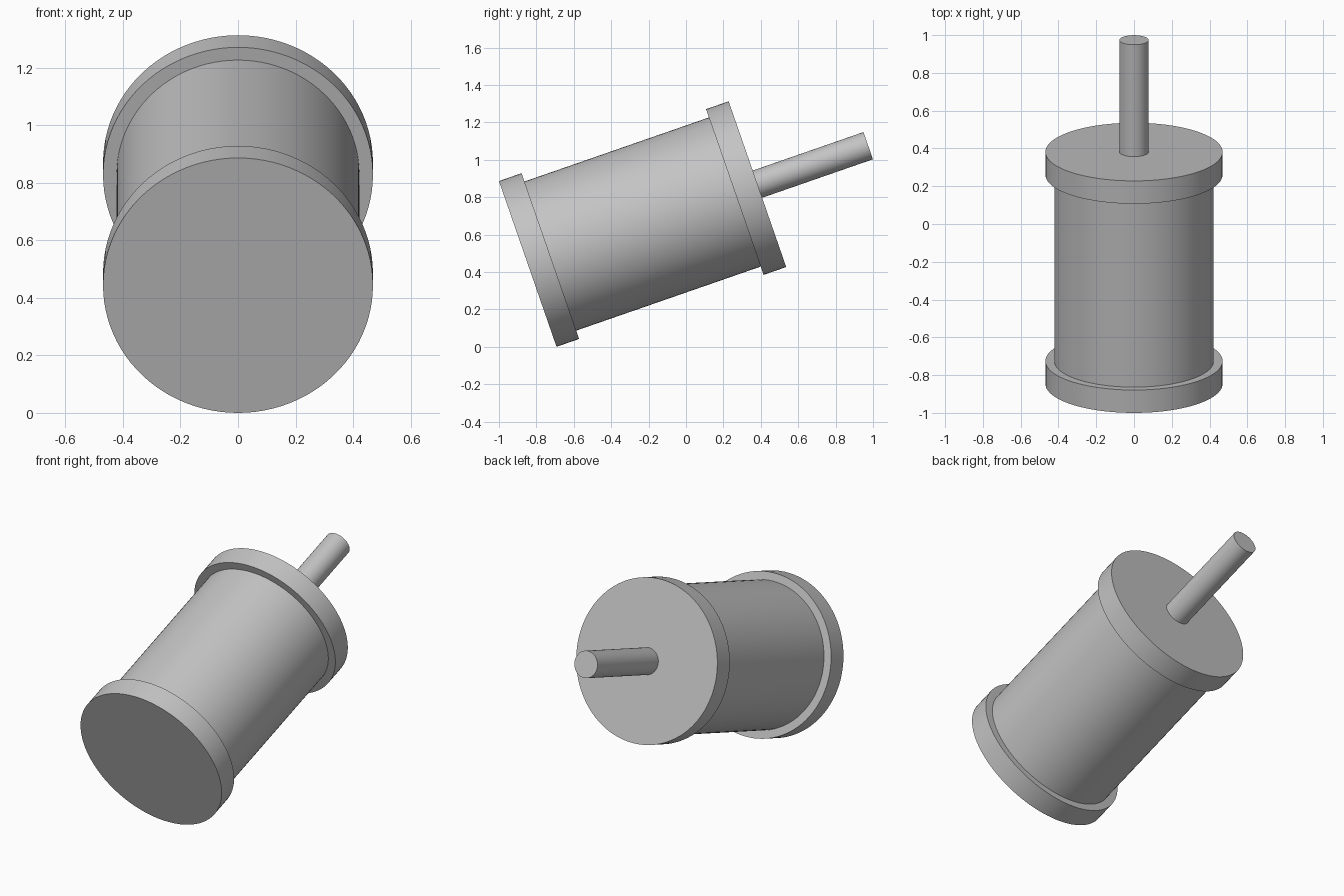
import bpy
import math
from mathutils import Matrix, Vector

cube = bpy.data.objects.get("Cube")
if cube:
    bpy.data.objects.remove(cube, do_unlink=True)

# One grey for the whole model
grey = bpy.data.materials.new("plain grey")
grey.use_nodes = True
colour = (0.55, 0.55, 0.55, 1)
grey.diffuse_color = colour
grey.node_tree.nodes["Principled BSDF"].inputs["Base Color"].default_value = colour

# The shared axis rises toward the back from the centre of the front cap
TILT = math.radians(19.15)
RADIUS = 0.469
CAP = 0.128
LENGTH = 1.3
ROD_END = 1.927
AXIS = Vector((0, math.cos(TILT), math.sin(TILT)))
START = Vector((0, -1 + RADIUS * math.sin(TILT), RADIUS * math.cos(TILT)))
TURN = Matrix.Rotation(TILT - math.pi / 2, 4, 'X')


def cylinder(name, radius, begin, end, sides=96):
    """Smooth-sided cylinder between two distances along the tilted axis."""
    bpy.ops.mesh.primitive_cylinder_add(vertices=sides, radius=radius, depth=end - begin)
    part = bpy.context.object
    part.name = name
    part.matrix_world = Matrix.Translation(START + AXIS * (begin + end) / 2) @ TURN
    part.data.materials.append(grey)
    bpy.ops.object.shade_smooth_by_angle(angle=math.radians(30))


# Drum with a wider cap at each end and a rod out of the back
cylinder("front_cap", RADIUS, 0, CAP)
cylinder("drum", 0.422, CAP, LENGTH - CAP)
cylinder("back_cap", RADIUS, LENGTH - CAP, LENGTH)
cylinder("rod", 0.077, LENGTH, ROD_END, 48)
